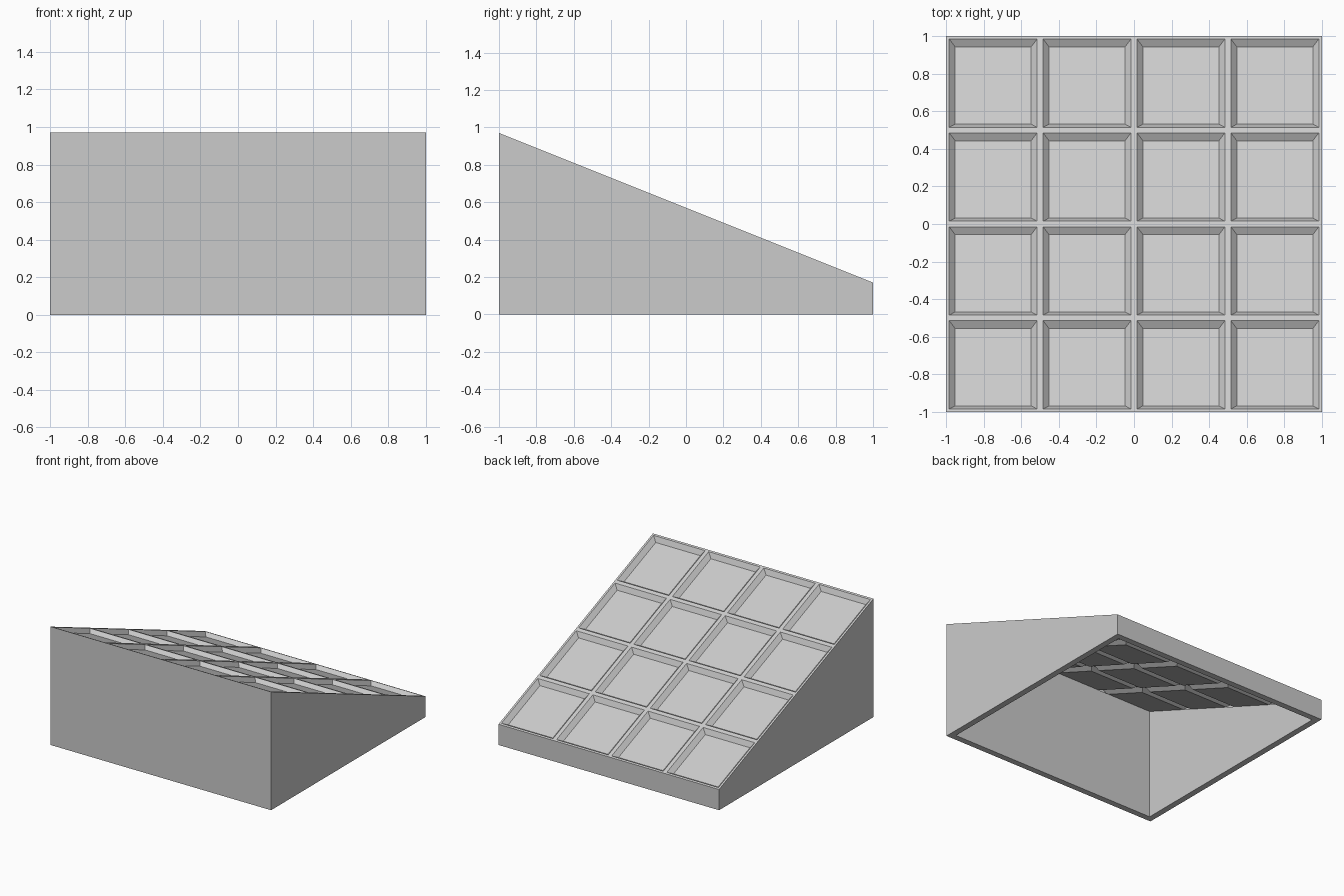
import bpy
import bmesh

if "Cube" in bpy.data.objects:
    bpy.data.objects.remove(bpy.data.objects["Cube"], do_unlink=True)

SLOPE, MID = 0.4, 0.57
RIB, BEVEL, DEPTH, WALL = 0.016, 0.032, 0.034, 0.05

grey = bpy.data.materials.new("plain_grey")
grey.use_nodes = True
colour = (0.6, 0.6, 0.6, 1)
grey.diffuse_color = colour
grey.node_tree.nodes["Principled BSDF"].inputs["Base Color"].default_value = colour


def height(y):
    return MID - SLOPE * y


def finish(bm, name):
    mesh = bpy.data.meshes.new(name)
    bm.to_mesh(mesh)
    bm.free()
    mesh.materials.append(grey)
    obj = bpy.data.objects.new(name, mesh)
    bpy.context.collection.objects.link(obj)
    return obj


# Sloping tray: four by four pockets with bevelled sides
bm = bmesh.new()
bmesh.ops.create_grid(bm, x_segments=4, y_segments=4, size=1)
for v in bm.verts:
    v.co.z = height(v.co.y)
bm.normal_update()
cells = list(bm.faces)
bmesh.ops.inset_individual(bm, faces=cells, thickness=RIB, use_even_offset=True)
bmesh.ops.inset_individual(bm, faces=cells, thickness=BEVEL, depth=-DEPTH,
                           use_even_offset=True)
finish(bm, "pocket_tray")

# Wedge walls: outer skin, bottom rim and inner skin as linked rings
bm = bmesh.new()
inner = 1 - WALL
drop = DEPTH * (1 + SLOPE ** 2) ** 0.5


def ring(half, z_rule):
    corners = [(-half, -half), (half, -half), (half, half), (-half, half)]
    return [bm.verts.new((x, y, z_rule(y))) for x, y in corners]


rings = [
    ring(1, height),
    ring(1, lambda y: 0),
    ring(inner, lambda y: 0),
    ring(inner, lambda y: height(y) - drop),
]
for a, b in zip(rings, rings[1:]):
    for i in range(4):
        j = (i + 1) % 4
        bm.faces.new((a[i], b[i], b[j], a[j]))
finish(bm, "wedge_walls")
